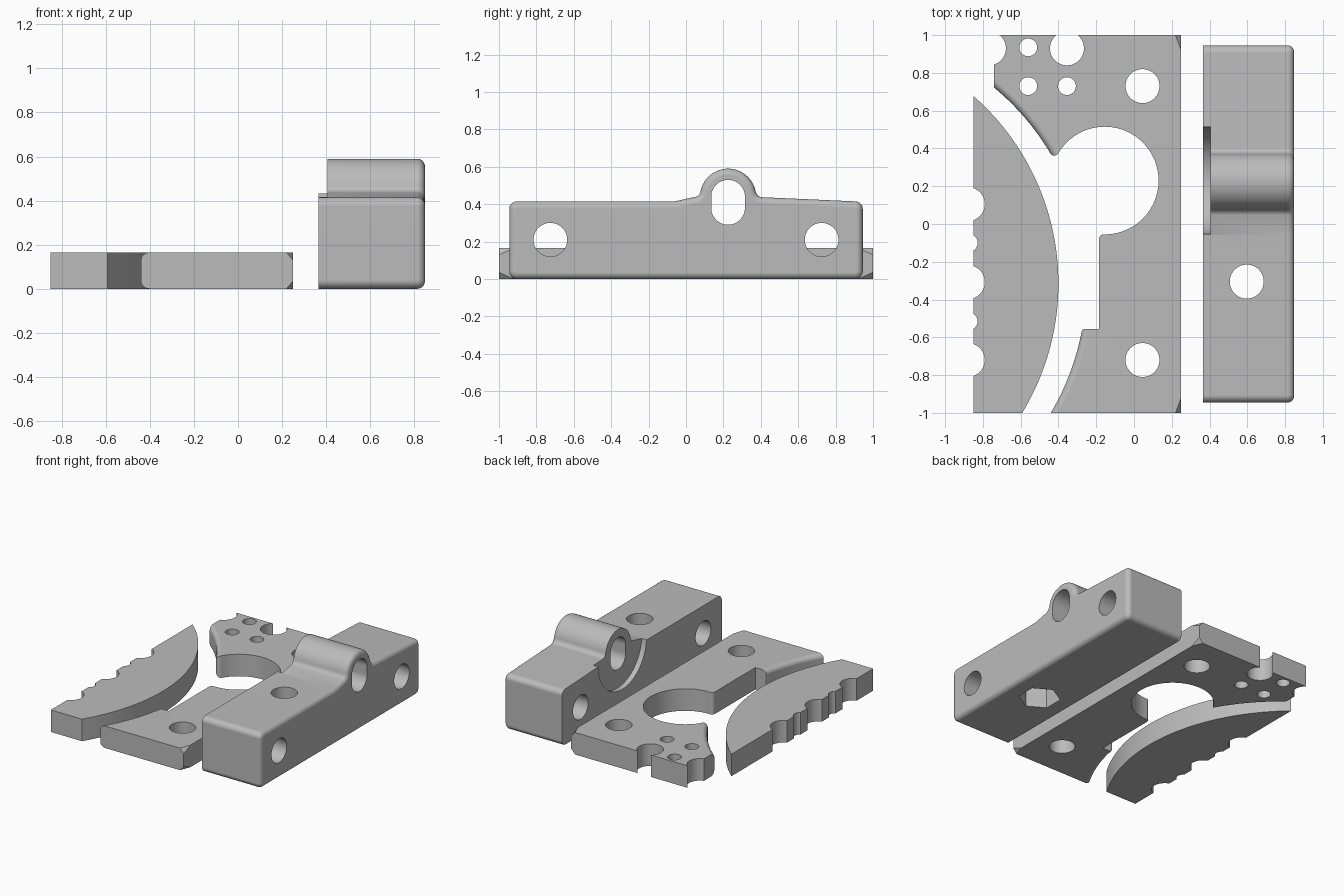
import bpy, bmesh, math
from mathutils import Vector

cube = bpy.data.objects.get("Cube")
if cube:
    bpy.data.objects.remove(cube, do_unlink=True)

grey = bpy.data.materials.new("plain grey")
grey.use_nodes = True
colour = (0.5, 0.5, 0.5, 1)
grey.diffuse_color = colour
grey.node_tree.nodes["Principled BSDF"].inputs["Base Color"].default_value = colour

THICK, HOLE, SMALL = 0.165, 0.09, 0.047


def arc(cx, cy, r, a0, a1, n=12):
    steps = [math.radians(a0 + (a1 - a0) * i / n) for i in range(n + 1)]
    return [(cx + r * math.cos(a), cy + r * math.sin(a)) for a in steps]


def circle(cx, cy, r, n=48, start=0):
    return arc(cx, cy, r, start, start + 360, n)[:-1]


def add_object(name, bm):
    bmesh.ops.recalc_face_normals(bm, faces=bm.faces[:])
    mesh = bpy.data.meshes.new(name)
    bm.to_mesh(mesh)
    bm.free()
    mesh.materials.append(grey)
    obj = bpy.data.objects.new(name, mesh)
    bpy.context.collection.objects.link(obj)
    return obj


def prism(name, profile, lo, hi, axis="z", bevel_rule=None, bevel=0.035):
    """Extrude a flat profile along z (points are x, y) or x (points are y, z)."""
    bm = bmesh.new()
    along = Vector((0, 0, hi - lo)) if axis == "z" else Vector((hi - lo, 0, 0))
    verts = [bm.verts.new((u, v, lo) if axis == "z" else (lo, u, v)) for u, v in profile]
    face = bm.faces.new(verts)
    cap = bmesh.ops.extrude_face_region(bm, geom=[face], use_keep_orig=True)["geom"]
    bmesh.ops.translate(bm, verts=[g for g in cap if isinstance(g, bmesh.types.BMVert)], vec=along)
    bmesh.ops.recalc_face_normals(bm, faces=bm.faces[:])
    if bevel_rule:
        edges = [e for e in bm.edges if bevel_rule(*[v.co for v in e.verts])]
        bmesh.ops.bevel(bm, geom=edges, offset=bevel, segments=6, profile=0.5,
                        affect="EDGES", clamp_overlap=False)
    return add_object(name, bm)


def activate(obj):
    bpy.ops.object.select_all(action="DESELECT")
    obj.select_set(True)
    bpy.context.view_layer.objects.active = obj


def cut(obj, cutters):
    activate(obj)
    for cutter in cutters:
        mod = obj.modifiers.new("cut", "BOOLEAN")
        mod.operation, mod.solver, mod.object = "DIFFERENCE", "EXACT", cutter
        bpy.ops.object.modifier_apply(modifier=mod.name)
        bpy.data.objects.remove(cutter, do_unlink=True)


def finish(obj):
    activate(obj)
    bpy.ops.object.shade_smooth_by_angle(angle=math.radians(30))
    obj.modifiers.new("even shading", "WEIGHTED_NORMAL").keep_sharp = True


def z_hole(x, y, r):
    return prism("cutter", circle(x, y, r), -0.1, 0.8)


# Curved segment with scallops along its straight edge
edge_x = -0.85
top_angle = math.degrees(math.acos((edge_x + 1.72) / 1.32))
low_angle = math.degrees(math.asin((-1 + 0.315) / 1.32))
segment = prism("curved_segment",
                [(edge_x, -1)] + arc(-1.72, -0.315, 1.32, low_angle, top_angle, 64), 0, THICK)
cut(segment, [z_hole(-0.88, y, HOLE) for y in (0.105, -0.308, -0.72)]
    + [z_hole(-0.875, y, SMALL) for y in (-0.1, -0.515)])
finish(segment)

# Flat plate with a rounded curved edge
CENTRE, RADIUS = Vector((-1.6, -0.315)), 1.347
plate_top = math.degrees(math.acos((-0.74 - CENTRE.x) / RADIUS))
plate_low = math.degrees(math.asin((-1 - CENTRE.y) / RADIUS))


def on_curve(a, b):
    return abs(a.z - b.z) < 1e-4 and all(
        abs((p.xy - CENTRE).length - RADIUS) < 1e-4 for p in (a, b))


plate = prism("flat_plate",
              [(0.25, -1), (0.25, 1), (-0.74, 1)]
              + arc(CENTRE.x, CENTRE.y, RADIUS, plate_top, plate_low, 64),
              0, THICK, bevel_rule=on_curve)

# Round opening that runs into a square notch
opening = ([(-0.5, -0.572), (-0.278, -0.572), (-0.272, -0.56), (-0.26, -0.555), (-0.185, -0.555)]
           + arc(-0.16, -0.08, 0.025, 180, 90, 6)
           + arc(-0.155, 0.23, 0.285, -90, 150, 56)
           + arc(-0.422, 0.387, 0.025, 330, 205, 10)
           + [(-0.6, 0.35)])
cutters = [prism("cutter", opening, -0.1, 0.4)]
cutters += [z_hole(x, y, HOLE) for x, y in
            ((0.045, 0.73), (0.045, -0.72), (-0.355, 0.93), (-0.768, 0.93))]
cutters += [z_hole(x, y, SMALL) for x, y in
            ((-0.56, 0.935), (-0.56, 0.73), (-0.355, 0.73))]

# Small trimmed corners at both ends of the straight side
for sy in (-1, 1):
    for z, sz in ((0, 1), (THICK, -1)):
        corner = Vector((0.25, sy, z))
        apex = corner + Vector((0.03, sy * 0.08, -sz * 0.035))
        bm = bmesh.new()
        for p in (apex, apex - Vector((0.09, 0, 0)), apex - Vector((0, sy * 0.24, 0)),
                  apex + Vector((0, 0, sz * 0.105))):
            bm.verts.new(p)
        bmesh.ops.convex_hull(bm, input=bm.verts[:])
        # the slanted face is shifted inwards so that it meets the corner edges
        bmesh.ops.translate(bm, verts=bm.verts[:],
                            vec=(-0.01, -sy * 0.027, sz * 0.012))
        cutters.append(add_object("cutter", bm))
cut(plate, cutters)
finish(plate)

# Clamp block: rounded side profile with a boss on top
LEFT, RIGHT, END, TOP, R = 0.365, 0.848, 0.945, 0.415, 0.04
profile = (arc(-END + R, R, R, 180, 270, 8) + arc(END - R, R, R, 270, 360, 8)
           + arc(END - R, TOP - R, R, 0, 90, 8)
           + arc(0.411, 0.477, 0.04, 270, 191.3, 8)
           + arc(0.225, 0.44, 0.15, 11.3, 168.7, 32)[1:-1]
           + arc(0.039, 0.477, 0.04, -11.3, -90, 8)
           + [(-0.06, TOP)] + arc(-END + R, TOP - R, R, 90, 180, 8))
block = prism("clamp_block", profile, LEFT, RIGHT, "x",
              lambda a, b: min(a.x, b.x) > RIGHT - 1e-4)

# Cross holes, oval bore, round recess, bolt hole and nut pocket
oval = arc(0.225, 0.44, HOLE, 0, 180, 24) + arc(0.225, 0.38, HOLE, 180, 360, 24)
cut(block, [prism("cutter", circle(y, 0.21, HOLE), 0.2, 1, "x") for y in (-0.725, 0.725)]
    + [prism("cutter", circle(0.23, 0.44, 0.285, 72), 0.3, 0.405, "x"),
       prism("cutter", oval, 0.2, 1, "x"),
       z_hole(0.597, -0.305, HOLE),
       prism("cutter", circle(0.597, -0.305, 0.145, 6, 90), -0.1, 0.2)])
finish(block)
